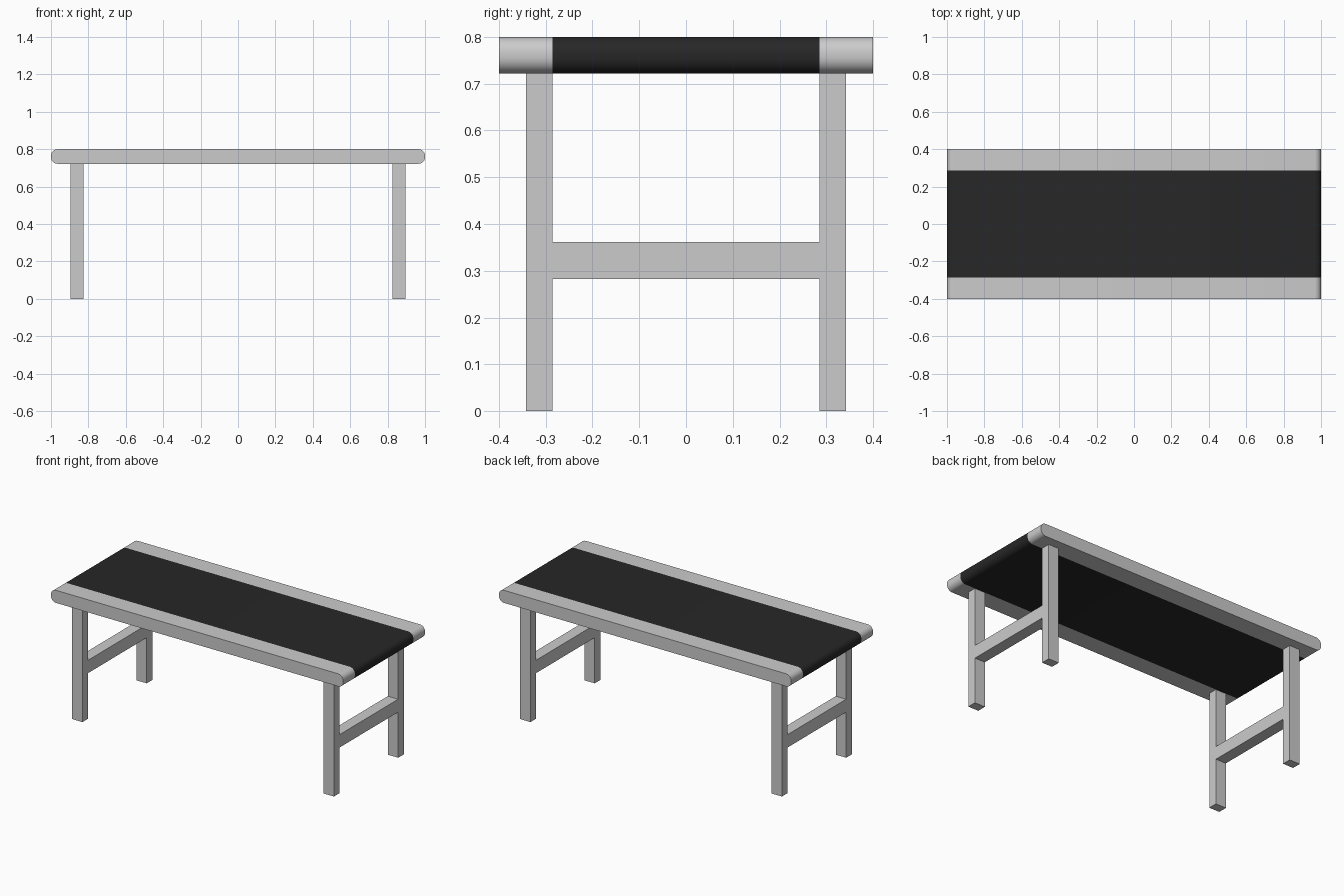
import bpy, bmesh, math

if "Cube" in bpy.data.objects:
    bpy.data.objects.remove(bpy.data.objects["Cube"])

TOP, UNDER, HALF_LEN = 0.80, 0.722, 1.0
RADIUS, SEGMENTS = 0.035, 8


def box(name, x, y, z):
    """Box from (min, max) ranges on each axis."""
    bpy.ops.mesh.primitive_cube_add(
        size=1, location=[(r[0] + r[1]) / 2 for r in (x, y, z)])
    ob = bpy.context.object
    ob.name = name
    ob.scale = [r[1] - r[0] for r in (x, y, z)]
    bpy.ops.object.transform_apply(location=False, rotation=False, scale=True)
    return ob


def rounded_slab(name, y0, y1):
    """Side profile with rounded ends, extruded across the width."""
    corners = [(HALF_LEN - RADIUS, TOP - RADIUS, 0),
               (-HALF_LEN + RADIUS, TOP - RADIUS, 90),
               (-HALF_LEN + RADIUS, UNDER + RADIUS, 180),
               (HALF_LEN - RADIUS, UNDER + RADIUS, 270)]
    bm = bmesh.new()
    ring = []
    for cx, cz, start in corners:
        for i in range(SEGMENTS + 1):
            a = math.radians(start + 90 * i / SEGMENTS)
            ring.append(bm.verts.new((cx + RADIUS * math.cos(a), y0,
                                      cz + RADIUS * math.sin(a))))
    face = bm.faces.new(ring)
    ext = bmesh.ops.extrude_face_region(bm, geom=[face], use_keep_orig=True)
    moved = [v for v in ext["geom"] if isinstance(v, bmesh.types.BMVert)]
    bmesh.ops.translate(bm, verts=moved, vec=(0, y1 - y0, 0))
    bmesh.ops.recalc_face_normals(bm, faces=bm.faces)
    mesh = bpy.data.meshes.new(name)
    bm.to_mesh(mesh)
    bm.free()
    ob = bpy.data.objects.new(name, mesh)
    bpy.context.collection.objects.link(ob)
    bpy.ops.object.select_all(action='DESELECT')
    ob.select_set(True)
    bpy.context.view_layer.objects.active = ob
    bpy.ops.object.shade_smooth_by_angle(angle=math.radians(30))
    return ob


# Black belt between two side rails
black = bpy.data.materials.new("black_belt")
black.diffuse_color = (0.02, 0.02, 0.02, 1)
black.use_nodes = True
black.node_tree.nodes["Principled BSDF"].inputs["Base Color"].default_value = black.diffuse_color
belt = rounded_slab("belt", -0.286, 0.286)
belt.data.materials.append(black)
rounded_slab("front_rail", -0.4, -0.286)
rounded_slab("back_rail", 0.286, 0.4)

# Two H-shaped end frames: legs joined by a flush crossbar
for side, sx in (("left", -1), ("right", 1)):
    x = sorted((sx * 0.825, sx * 0.896))
    for end, sy in (("front", -1), ("back", 1)):
        box(f"{end}_{side}_leg", x, sorted((sy * 0.286, sy * 0.342)), (0, UNDER))
    box(f"{side}_crossbar", x, (-0.286, 0.286), (0.282, 0.362))
